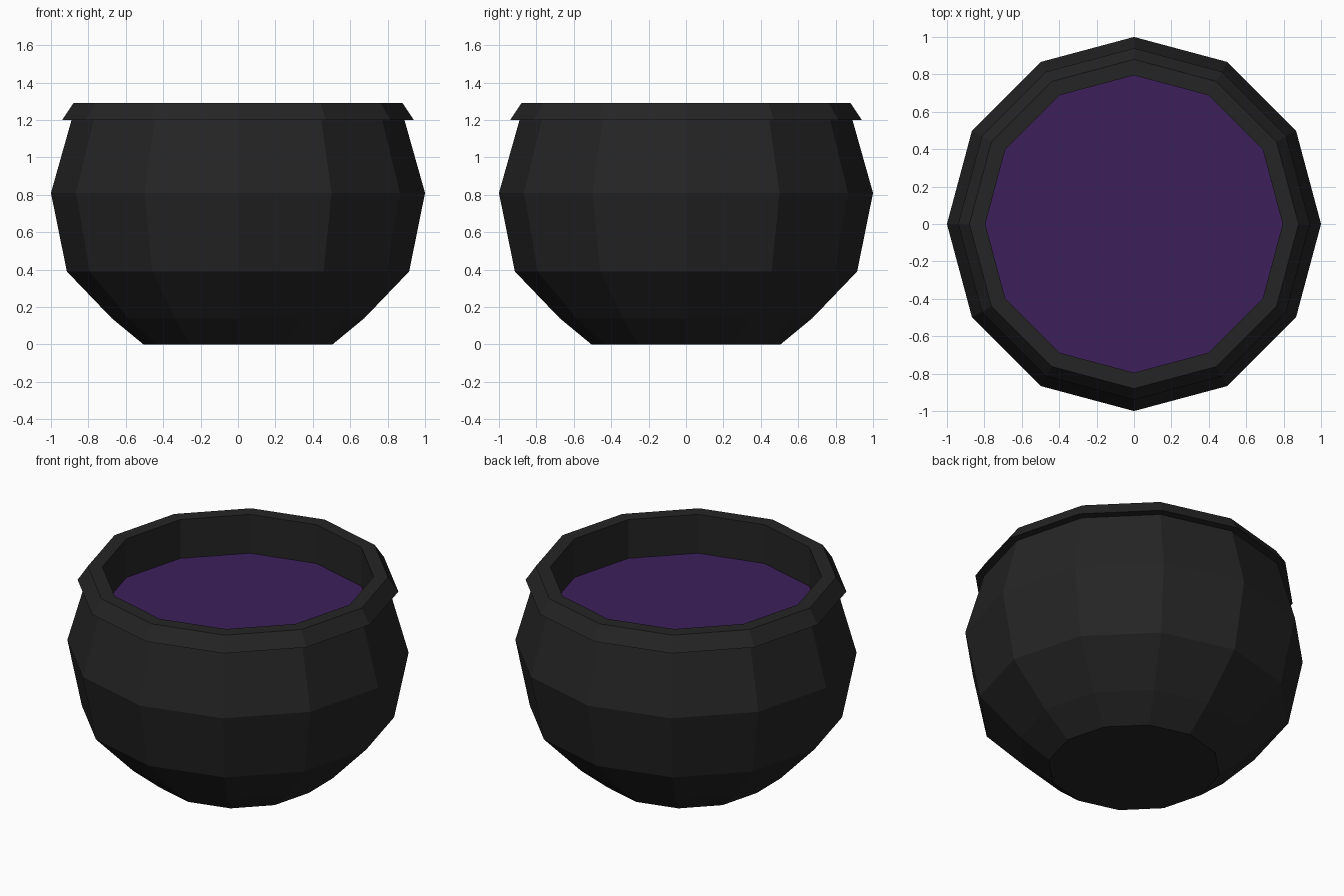
import bpy, bmesh
from math import cos, sin, tau

if "Cube" in bpy.data.objects:
    bpy.data.objects.remove(bpy.data.objects["Cube"])

SIDES = 12


def material(name, color):
    mat = bpy.data.materials.new(name)
    mat.diffuse_color = (*color, 1)
    mat.use_nodes = True
    mat.node_tree.nodes["Principled BSDF"].inputs["Base Color"].default_value = mat.diffuse_color
    return mat


def lathe(name, profile, mat, cap_first=False):
    """Revolve (radius, height) points into a flat-faced 12-sided shell."""
    bm = bmesh.new()
    rings = [[bm.verts.new((r * cos(tau * i / SIDES), r * sin(tau * i / SIDES), z))
              for i in range(SIDES)] for r, z in profile]
    for low, high in zip(rings, rings[1:]):
        for i in range(SIDES):
            j = (i + 1) % SIDES
            bm.faces.new((low[i], low[j], high[j], high[i]))
    if cap_first:
        bm.faces.new(rings[0][::-1])
    mesh = bpy.data.meshes.new(name)
    bm.to_mesh(mesh)
    bm.free()
    mesh.materials.append(mat)
    obj = bpy.data.objects.new(name, mesh)
    bpy.context.collection.objects.link(obj)
    return obj


iron = material("black_iron", (0.018, 0.018, 0.018))
purple = material("purple_liquid", (0.045, 0.014, 0.105))

# Pot: base, belly, overhanging rim, then the inner wall down to the liquid
lathe("cauldron", [(0.505, 0), (0.675, 0.14), (0.915, 0.39), (1.0, 0.81),
                   (0.89, 1.2), (0.94, 1.2), (0.88, 1.29), (0.795, 1.29),
                   (0.795, 1.04)], iron, cap_first=True)

# Liquid surface
bpy.ops.mesh.primitive_circle_add(vertices=SIDES, radius=0.795, fill_type='NGON',
                                  location=(0, 0, 1.04))
liquid = bpy.context.object
liquid.name = "liquid"
liquid.data.materials.append(purple)
